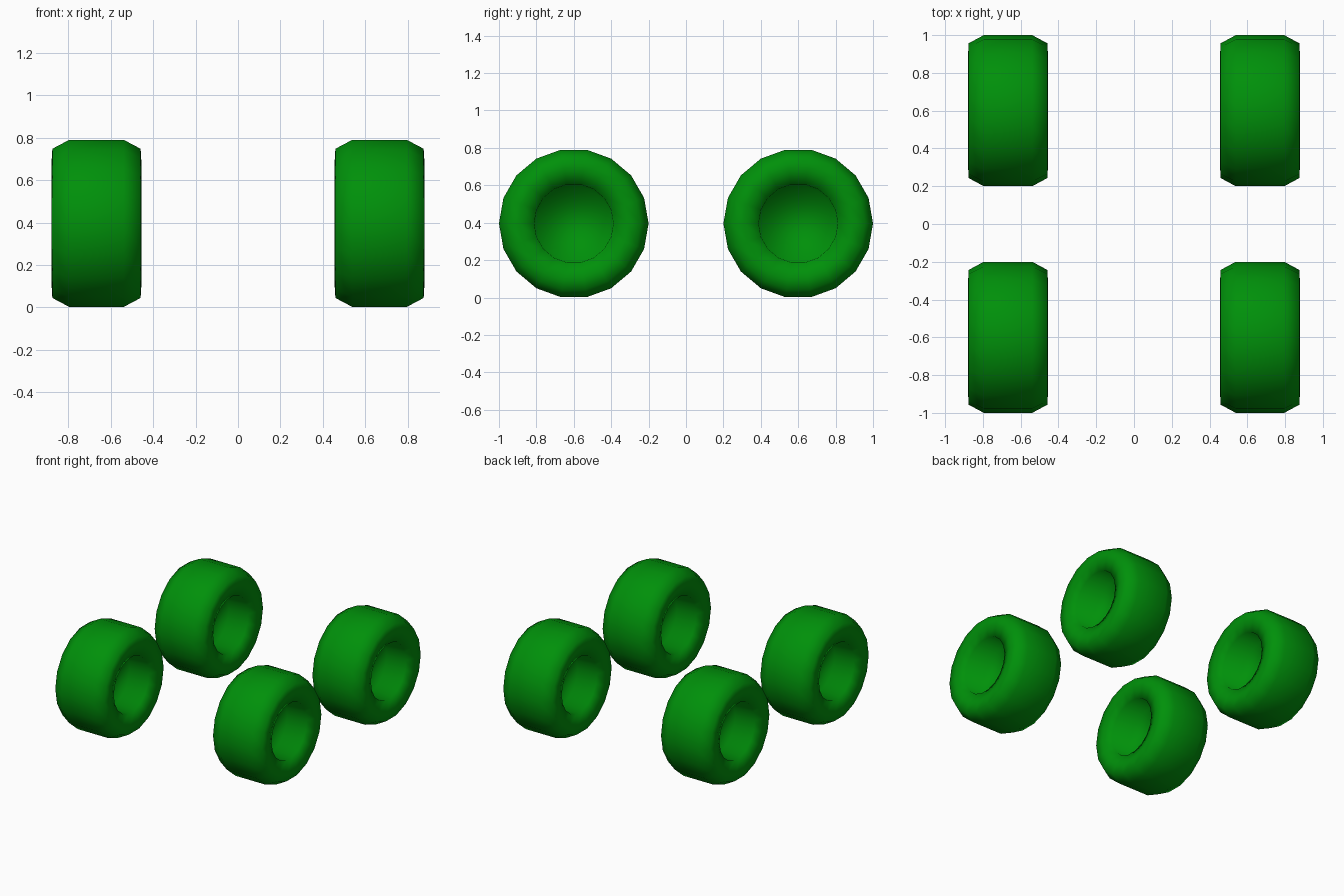
import bpy, math

if "Cube" in bpy.data.objects:
    bpy.data.objects.remove(bpy.data.objects["Cube"])

SIDES = 18
# half profile of the tyre: (distance from mid plane, radius)
HALF = [(0.128, 0.400), (0.208, 0.357), (0.212, 0.29), (0.185, 0.212), (0.03, 0.200)]
PROFILE = [(-x, r) for x, r in reversed(HALF)] + HALF

mat = bpy.data.materials.new("green")
mat.diffuse_color = (0.0, 0.28, 0.003, 1)
mat.use_nodes = True
mat.node_tree.nodes["Principled BSDF"].inputs["Base Color"].default_value = mat.diffuse_color


def wheel(name, cx, cy, cz):
    # lathe the profile around the x axis, closing both dished hubs with a disc
    verts = [(x, r * math.cos(2 * math.pi * i / SIDES), r * math.sin(2 * math.pi * i / SIDES))
             for x, r in PROFILE for i in range(SIDES)]
    faces = []
    for k in range(len(PROFILE) - 1):
        a, b = k * SIDES, (k + 1) * SIDES
        for i in range(SIDES):
            j = (i + 1) % SIDES
            faces.append((a + i, a + j, b + j, b + i))
    last = (len(PROFILE) - 1) * SIDES
    faces.append(tuple(reversed(range(SIDES))))
    faces.append(tuple(range(last, last + SIDES)))
    me = bpy.data.meshes.new(name)
    me.from_pydata(verts, [], faces)
    me.polygons.foreach_set("use_smooth", [True] * len(me.polygons))
    me.materials.append(mat)
    ob = bpy.data.objects.new(name, me)
    ob.location = (cx, cy, cz)
    bpy.context.collection.objects.link(ob)


# four wheels
for sx, side in ((-1, "left"), (1, "right")):
    for sy, end in ((-1, "front"), (1, "rear")):
        wheel(f"{end}_{side}_wheel", sx * 0.667, sy * 0.600, 0.396)
